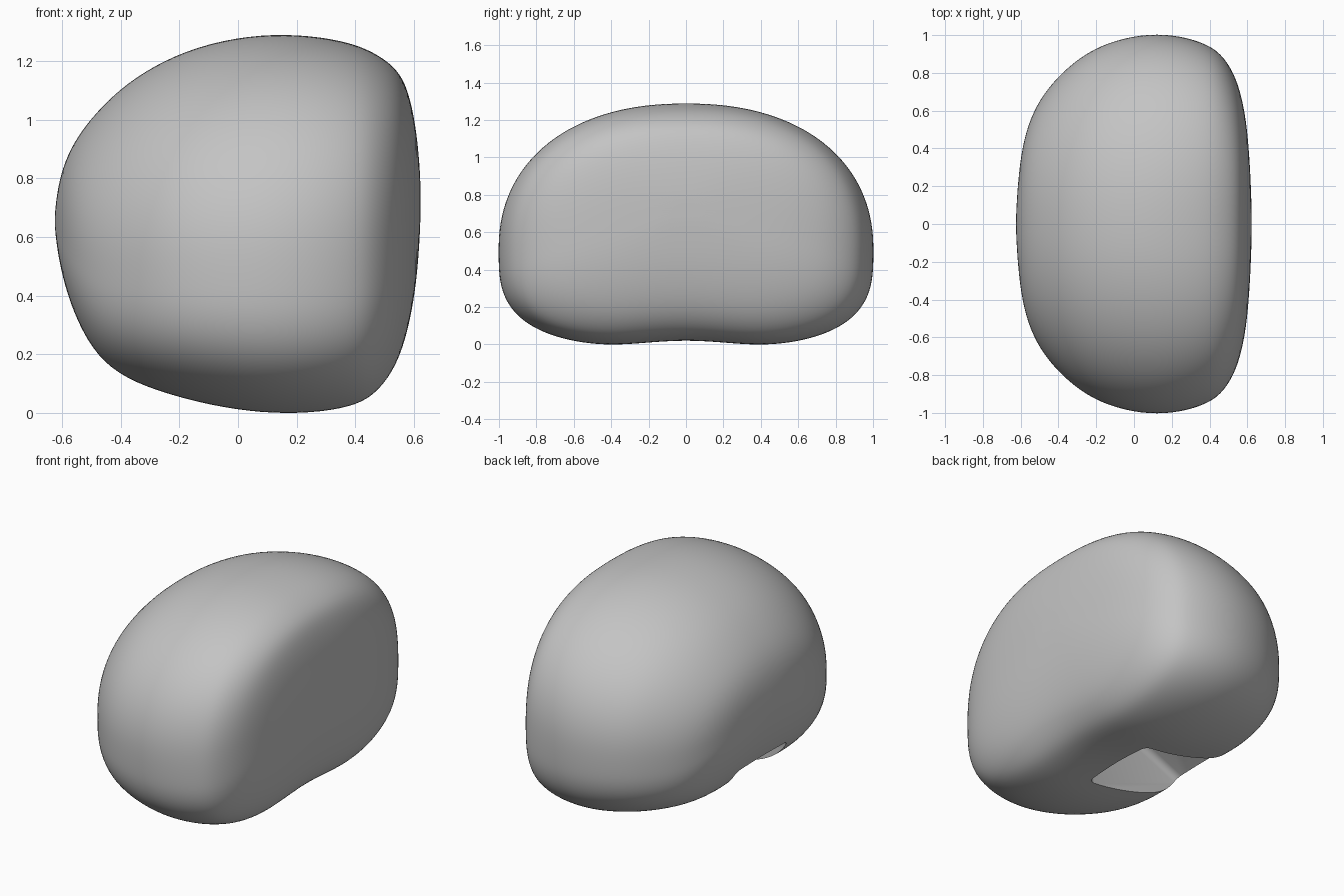
import bpy, bmesh, math

cube = bpy.data.objects.get("Cube")
if cube:
    bpy.data.objects.remove(cube, do_unlink=True)

grey = bpy.data.materials.new("plain_grey")
grey.use_nodes = True
COLOUR = (0.55, 0.55, 0.55, 1.0)
grey.diffuse_color = COLOUR
grey.node_tree.nodes["Principled BSDF"].inputs["Base Color"].default_value = COLOUR


def make_object(name, bm):
    bmesh.ops.recalc_face_normals(bm, faces=bm.faces[:])
    mesh = bpy.data.meshes.new(name)
    bm.to_mesh(mesh)
    bm.free()
    mesh.materials.append(grey)
    obj = bpy.data.objects.new(name, mesh)
    bpy.context.collection.objects.link(obj)
    return obj


def power(value, exponent):
    return math.copysign(abs(value) ** exponent, value)


# Cross-sections along x: position, top, bottom, half width
STATIONS = [
    (-.624, .69, .62, .06), (-.614, .77, .53, .23), (-.592, .855, .42, .41),
    (-.55, .94, .295, .56), (-.48, 1.03, .17, .69), (-.38, 1.125, .095, .805),
    (-.25, 1.205, .048, .91), (-.10, 1.262, .008, .975), (.08, 1.293, -.02, 1.01),
    (.25, 1.288, -.02, .997), (.38, 1.264, .0, .955), (.46, 1.232, .035, .905),
    (.53, 1.185, .12, .80), (.572, 1.125, .23, .67), (.599, 1.02, .36, .51),
    (.614, .91, .49, .31), (.622, .80, .64, .12),
]
SIDES = 64


def ring(bm, x, top, bottom, width):
    """Rounded section: oval above, squarer and slightly hollow below."""
    middle = bottom + 0.40 * (top - bottom)
    verts = []
    for i in range(SIDES):
        a = math.tau * i / SIDES
        c, s = math.cos(a), math.sin(a)
        n = 2.15 + 0.5 * max(0, x) if s >= 0 else 3.1
        y = width * power(c, 2 / n)
        lift = power(s, 2 / n)
        z = middle + lift * ((top - middle) if s >= 0 else (middle - bottom))
        if s < 0:
            z += 0.045 * -lift * math.exp(-(y / 0.3) ** 2) * width
        verts.append(bm.verts.new((x, y, z)))
    return verts


# Rounded body
bm = bmesh.new()
rings = [ring(bm, *station) for station in STATIONS]
for first, second in zip(rings, rings[1:]):
    for i in range(SIDES):
        j = (i + 1) % SIDES
        bm.faces.new((first[i], first[j], second[j], second[i]))
for end in (rings[0], rings[-1]):
    centre = bm.verts.new((end[0].co.x, 0, sum(v.co.z for v in end) / SIDES))
    for i in range(SIDES):
        bm.faces.new((centre, end[i], end[(i + 1) % SIDES]))
body = make_object("rounded_body", bm)

# Sloped socket cut into the underside
bm = bmesh.new()
profile = [(.12, -.3), (.12, .55), (-.85, .12), (-.85, -.3)]
face = bm.faces.new([bm.verts.new((x, -.25, z)) for x, z in profile])
extruded = bmesh.ops.extrude_face_region(bm, geom=[face])
bmesh.ops.translate(bm, vec=(0, .5, 0),
                    verts=[g for g in extruded["geom"] if isinstance(g, bmesh.types.BMVert)])
cutter = make_object("socket_cutter", bm)
cutter.hide_render = True
bevel = cutter.modifiers.new("soft_edges", 'BEVEL')
bevel.width = 0.04
bevel.segments = 4

smooth = body.modifiers.new("smooth", 'SUBSURF')
smooth.levels = smooth.render_levels = 2
cut = body.modifiers.new("socket", 'BOOLEAN')
cut.operation = 'DIFFERENCE'
cut.solver = 'EXACT'
cut.object = cutter

# Fix the cut, then shade with a sharp socket rim
bpy.ops.object.select_all(action='DESELECT')
body.select_set(True)
bpy.context.view_layer.objects.active = body
for name in ("smooth", "socket"):
    bpy.ops.object.modifier_apply(modifier=name)
bpy.data.objects.remove(cutter, do_unlink=True)
bpy.ops.object.shade_smooth_by_angle(angle=math.radians(35))
